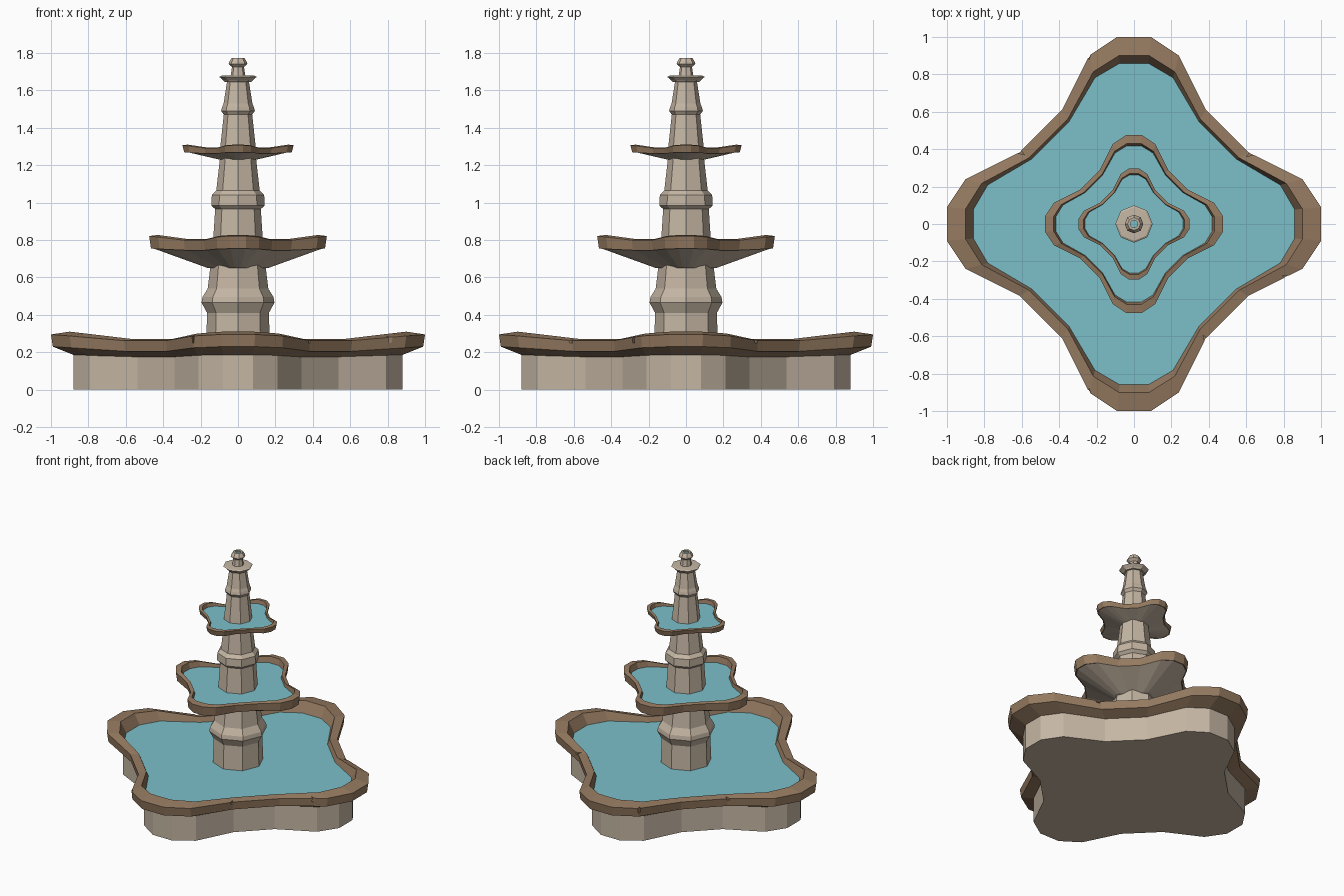
import bpy, bmesh, math
from mathutils import Vector

if "Cube" in bpy.data.objects:
    bpy.data.objects.remove(bpy.data.objects["Cube"])


def material(name, rgb):
    m = bpy.data.materials.new(name)
    m.diffuse_color = (*rgb, 1)
    m.use_nodes = True
    m.node_tree.nodes["Principled BSDF"].inputs["Base Color"].default_value = m.diffuse_color
    return m


STONE = material("pale stone", (0.56, 0.47, 0.37))
RIM = material("brown rim", (0.30, 0.195, 0.118))
WATER = material("water blue", (0.20, 0.53, 0.59))

# Four-lobed outline: one lobe (x, y, lift), turned four times
LOBE = [(0.61, -0.385, 0.0), (0.90, -0.24, 0.75), (1.0, -0.09, 1.0),
        (1.0, 0.09, 1.0), (0.90, 0.24, 0.75), (0.61, 0.385, 0.0)]
OUTLINE = []
for k in range(4):
    c, s = [(1, 0), (0, 1), (-1, 0), (0, -1)][k]
    OUTLINE += [(x * c - y * s, x * s + y * c, t) for x, y, t in LOBE]


def loft(name, rings, mat, wrap=False):
    """Skin a list of rings; cap the ends, or wrap last ring to first."""
    bm = bmesh.new()
    loops = [[bm.verts.new(p) for p in r] for r in rings]
    n = len(loops[0])
    pairs = list(zip(loops, loops[1:]))
    if wrap:
        pairs.append((loops[-1], loops[0]))
    for a, b in pairs:
        for i in range(n):
            j = (i + 1) % n
            bm.faces.new((a[i], a[j], b[j], b[i]))
    if not wrap:
        bm.faces.new(loops[0][::-1])
        if len(loops) > 1:
            bm.faces.new(loops[-1])
    bmesh.ops.recalc_face_normals(bm, faces=bm.faces)
    me = bpy.data.meshes.new(name)
    bm.to_mesh(me)
    bm.free()
    me.materials.append(mat)
    ob = bpy.data.objects.new(name, me)
    bpy.context.collection.objects.link(ob)
    return ob


def lobed(scale, z, lift=0.0, pinch=0.0):
    """Lobed ring; pinch widens the inward corners of inner rings."""
    return [(x * (scale + pinch * (1 - t)), y * (scale + pinch * (1 - t)),
             z + lift * t) for x, y, t in OUTLINE]


def circle(r, z, n=8):
    return [(r * math.cos(2 * math.pi * i / n), r * math.sin(2 * math.pi * i / n), z)
            for i in range(n)]


def turned(name, profile, mat=STONE):
    return loft(name, [circle(r, z) for r, z in profile], mat)


def water(name, scale, z, pinch):
    return loft(name, [lobed(scale, z - 0.008, 0, pinch), lobed(scale, z, 0, pinch)], WATER)


# Ground pool: wall, overhanging rim, water
loft("pool_wall", [lobed(0.88, 0), lobed(0.88, 0.2)], STONE)
pool_rim = loft("pool_rim", [
    lobed(0.87, 0.172, 0.01), lobed(0.99, 0.205, 0.025), lobed(1.0, 0.262, 0.033),
    lobed(0.90, 0.27, 0.04, 0.02), lobed(0.845, 0.21, 0.0, 0.04)], RIM, wrap=True)
water("pool_water", 0.86, 0.235, 0.04)

# Chips knocked out of the pool rim
for i, (x, y) in enumerate([(0.625, 0.375), (-0.61, 0.385), (0.385, -0.62),
                            (-0.245, -0.905), (0.82, -0.285), (-0.245, 0.905)]):
    ang = math.atan2(y, x)
    out = Vector((math.cos(ang), math.sin(ang), 0))
    side = Vector((-out.y, out.x, 0))
    p = Vector((x, y, 0))
    tri = [p - out * 0.03, p + out * 0.05 - side * 0.025, p + out * 0.05 + side * 0.025]
    cutter = loft("chip_cutter", [[(v.x, v.y, 0.25) for v in tri],
                                  [(v.x, v.y, 0.40) for v in tri]], RIM)
    cutter.hide_render = True
    mod = pool_rim.modifiers.new("chip", 'BOOLEAN')
    mod.operation = 'DIFFERENCE'
    mod.solver = 'EXACT'
    mod.object = cutter
    bpy.context.view_layer.objects.active = pool_rim
    bpy.ops.object.modifier_apply(modifier=mod.name)
    bpy.data.objects.remove(cutter)

# Raised bowls: conical underside, rim ring, water
for name, r, z0, r0, z1, h, lift, w in [
        ("middle", 0.475, 0.65, 0.145, 0.745, 0.06, 0.022, 0.045),
        ("upper", 0.297, 1.23, 0.09, 1.262, 0.033, 0.015, 0.027)]:
    s = r0 / 0.9
    loft(name + "_bowl", [lobed(s, z0), lobed(r - 0.012, z1 + 0.005, lift * 0.4),
                          lobed(r - w, z1 + 0.012)], STONE)
    loft(name + "_rim", [
        lobed(r - 0.01, z1, lift * 0.4), lobed(r, z1 + h * 0.9, lift),
        lobed(r - w, z1 + h, lift, w * 0.2), lobed(r - w * 1.35, z1 + h * 0.4, 0, w * 0.3)],
        RIM, wrap=True)
    water(name + "_water", r - w * 1.12, z1 + h * 0.65, w * 0.3)

# Eight-sided column sections with collars
turned("lower_column", [(0.172, 0.2), (0.165, 0.41), (0.195, 0.465), (0.19, 0.495),
                        (0.162, 0.54), (0.145, 0.68)])
turned("middle_column", [(0.138, 0.72), (0.122, 0.965), (0.143, 0.985), (0.14, 1.04),
                         (0.116, 1.065), (0.095, 1.25)])
turned("upper_column", [(0.1, 1.25), (0.076, 1.47), (0.09, 1.49), (0.085, 1.51),
                        (0.077, 1.53), (0.058, 1.65)])
turned("cap", [(0.072, 1.645), (0.08, 1.655), (0.1, 1.672), (0.09, 1.678), (0.04, 1.68)])
turned("finial", [(0.04, 1.675), (0.032, 1.725), (0.05, 1.742), (0.047, 1.752),
                  (0.034, 1.774), (0.02, 1.774), (0.02, 1.755)])
loft("spout_water", [circle(0.02, 1.757), circle(0.02, 1.765)], WATER)
